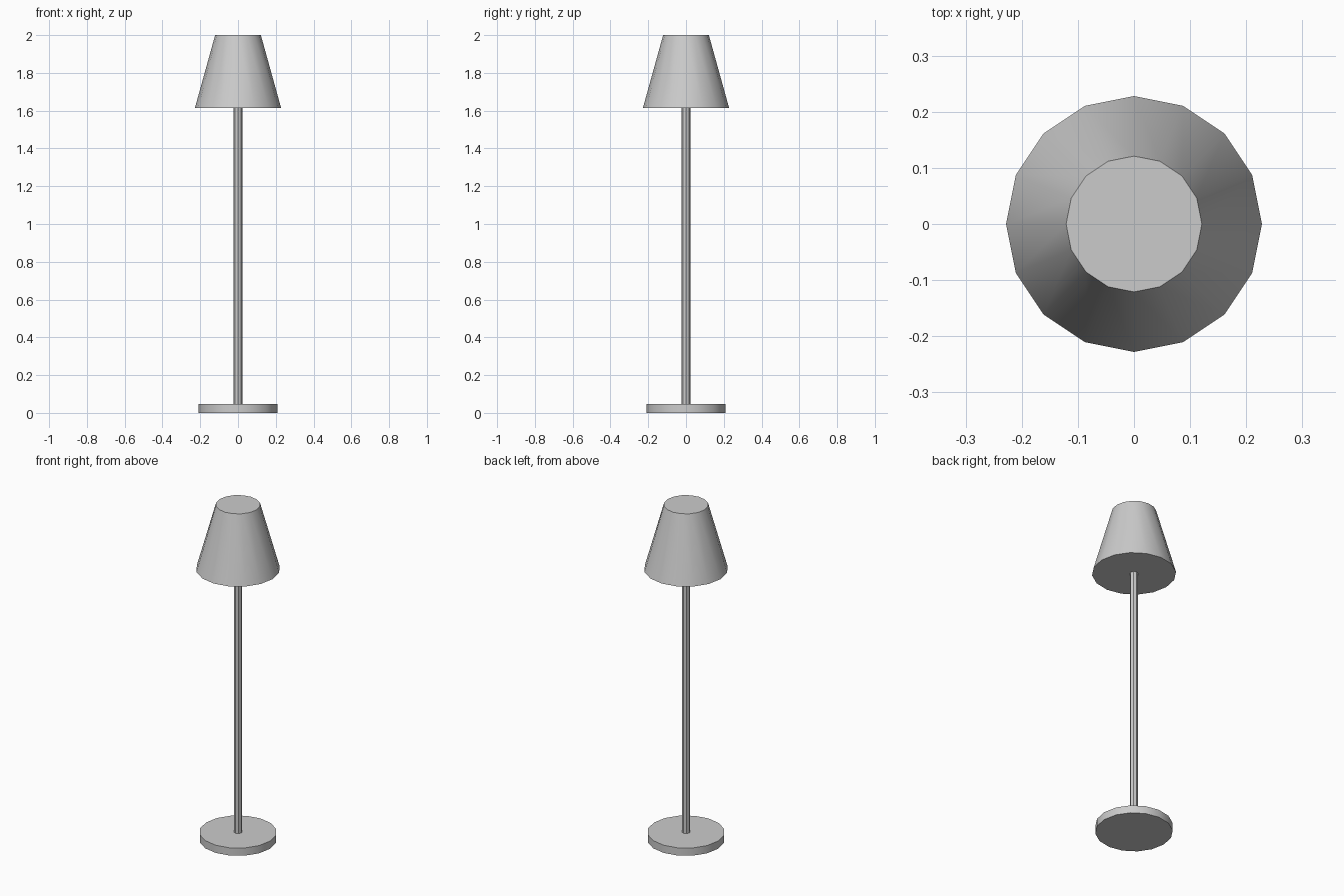
import bpy
import math

cube = bpy.data.objects.get("Cube")
if cube:
    bpy.data.objects.remove(cube, do_unlink=True)

# Single neutral grey for the whole lamp
grey = bpy.data.materials.new("plain grey")
grey.use_nodes = True
colour = (0.6, 0.6, 0.6, 1.0)
grey.diffuse_color = colour
grey.node_tree.nodes["Principled BSDF"].inputs["Base Color"].default_value = colour


def tapered_part(name, sides, bottom_radius, top_radius, bottom, top):
    """Capped upright cone section with a corner on each axis."""
    bpy.ops.mesh.primitive_cone_add(
        vertices=sides, radius1=bottom_radius, radius2=top_radius,
        depth=top - bottom, location=(0, 0, (bottom + top) / 2))
    part = bpy.context.object
    part.name = name
    part.data.materials.append(grey)
    bpy.ops.object.shade_smooth_by_angle(angle=math.radians(30))
    return part


# Round foot, thin pole and closed shade
tapered_part("base", 16, 0.21, 0.21, 0, 0.046)
tapered_part("pole", 8, 0.023, 0.023, 0.046, 1.615)
tapered_part("lampshade", 16, 0.228, 0.121, 1.615, 2)
